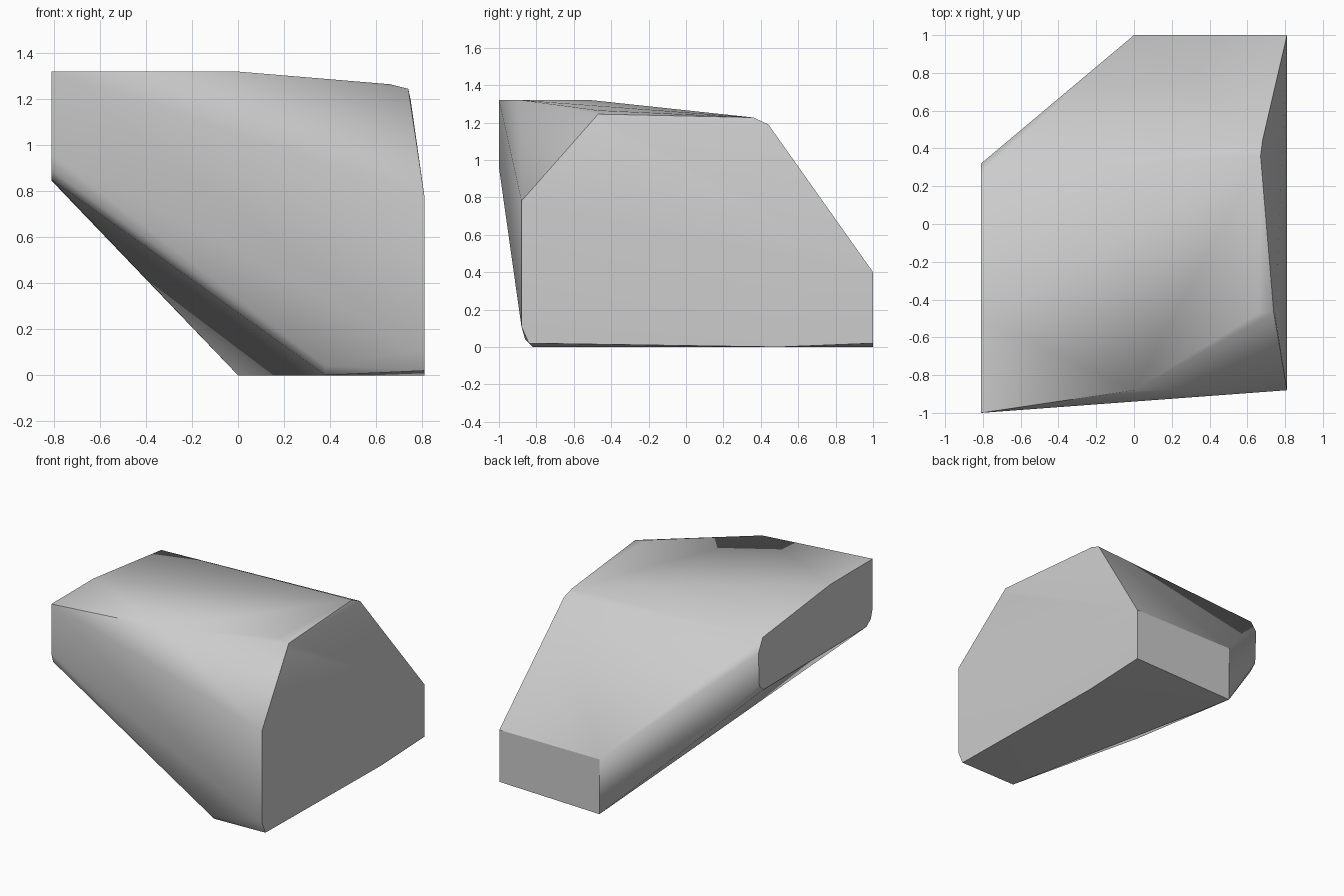
import bpy
import bmesh
import math

# Remove the default cube only
default_cube = bpy.data.objects.get("Cube")
if default_cube:
    bpy.data.objects.remove(default_cube, do_unlink=True)


def make_material(name, colour):
    material = bpy.data.materials.new(name)
    material.use_nodes = True
    material.diffuse_color = colour
    shader = material.node_tree.nodes["Principled BSDF"]
    shader.inputs["Base Color"].default_value = colour
    shader.inputs["Roughness"].default_value = 0.8
    return material


def end_profile(x, outline):
    """Place a (y, z) outline on the upright plane at x."""
    return [(x, y, z) for y, z in outline]


def hull_object(name, points, material):
    """Wrap the corner points in a convex, cleanly faceted solid."""
    mesh = bpy.data.meshes.new(name)
    bm = bmesh.new()
    for point in points:
        bm.verts.new(point)
    result = bmesh.ops.convex_hull(bm, input=bm.verts[:])
    leftover = set(result["geom_interior"]) | set(result["geom_unused"])
    loose = [item for item in leftover if isinstance(item, bmesh.types.BMVert)]
    bmesh.ops.delete(bm, geom=loose, context="VERTS")
    # Merge the flat facets back into single faces
    bmesh.ops.dissolve_limit(bm, angle_limit=math.radians(1),
                             verts=bm.verts[:], edges=bm.edges[:])
    bmesh.ops.recalc_face_normals(bm, faces=bm.faces[:])
    bm.to_mesh(mesh)
    bm.free()
    mesh.materials.append(material)
    obj = bpy.data.objects.new(name, mesh)
    bpy.context.collection.objects.link(obj)
    return obj


half_width = 0.81

# Raised narrow end, with softened corners
narrow_end = end_profile(-half_width, [
    (-1, 1.32), (-1, 0.96), (-0.98, 0.89), (-0.93, 0.85), (0.26, 0.845),
    (0.31, 0.89), (0.32, 1.13), (0.27, 1.23), (-0.51, 1.32)])

# Broad end, standing on the ground
broad_end = end_profile(half_width, [
    (-0.88, 0.78), (-0.88, 0.11), (-0.84, 0.02),
    (0.5, 0), (1, 0.02), (1, 0.4)])

# Back and underside corners at the middle of the body
middle = end_profile(0, [(1, 0.4), (1, 0), (-0.88, 1.32)])

# Worn crest along the top of the broad end
crest = [(0.66, -0.47, 1.265), (0.74, -0.47, 1.245), (0.75, -0.49, 1.2),
         (0.67, 0.36, 1.227), (0.68, 0.44, 1.19)]

# Chipped front foot
front_foot = end_profile(0.38, [(-0.86, 0.04), (-0.82, 0)])

stone = make_material("stone grey", (0.6, 0.6, 0.6, 1))
rock = hull_object("rock", narrow_end + broad_end + middle + crest + front_foot,
                   stone)

# Smooth the worn edges, keep the broken ones sharp
bpy.ops.object.select_all(action="DESELECT")
rock.select_set(True)
bpy.context.view_layer.objects.active = rock
bpy.ops.object.shade_smooth_by_angle(angle=math.radians(35))
